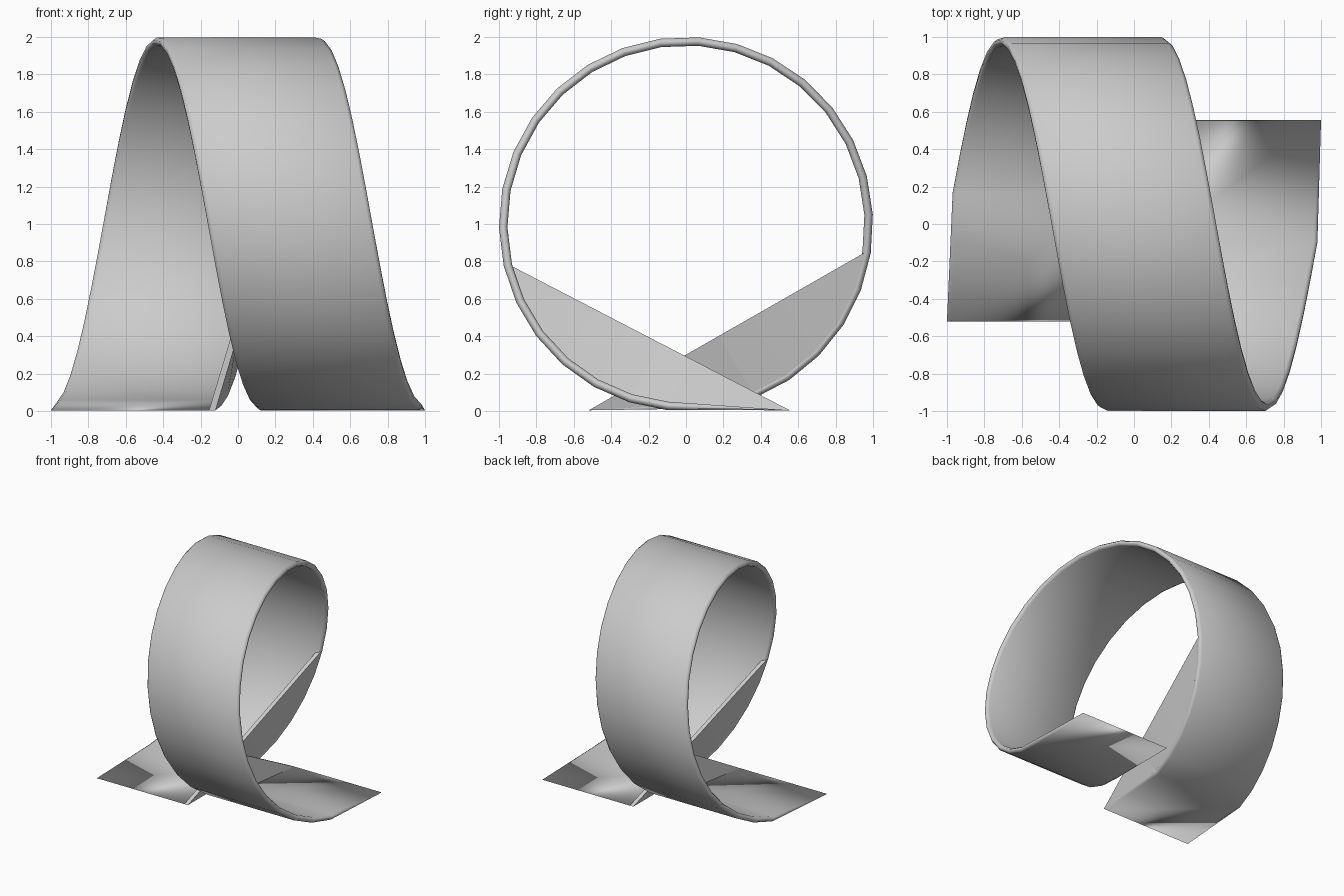
import bpy, bmesh, math
from mathutils import Vector

cube = bpy.data.objects.get("Cube")
if cube:
    bpy.data.objects.remove(cube, do_unlink=True)

WIDTH, THICK, PITCH = 0.88, 0.045, 0.178
STEPS = 29                      # segments around the loop
FIRST, LAST = 0.17, 2 * math.pi - 0.10
PANEL_SPAN = 7                  # stations joined by each side panel
PANEL_THICK = 0.035

grey = bpy.data.materials.new("light grey")
grey.use_nodes = True
colour = (0.6, 0.6, 0.6, 1)
grey.diffuse_color = colour
grey.node_tree.nodes["Principled BSDF"].inputs["Base Color"].default_value = colour


def loft(name, rings, smooth):
    """Skin a row of closed rings and weld the collapsed ends."""
    bm = bmesh.new()
    rows = [[bm.verts.new(p) for p in ring] for ring in rings]
    n = len(rings[0])
    for a, b in zip(rows, rows[1:]):
        for i in range(n):
            j = (i + 1) % n
            bm.faces.new((a[i], a[j], b[j], b[i]))
    bmesh.ops.remove_doubles(bm, verts=bm.verts, dist=0.0005)
    bmesh.ops.recalc_face_normals(bm, faces=bm.faces)
    for f in bm.faces:
        f.smooth = smooth
    mesh = bpy.data.meshes.new(name)
    bm.to_mesh(mesh)
    bm.free()
    mesh.materials.append(grey)
    obj = bpy.data.objects.new(name, mesh)
    bpy.context.collection.objects.link(obj)
    return obj


def on_loop(angle, dx, depth):
    """Point on the helical band: dx from its left edge, depth below the outside."""
    r = 1 - depth
    return Vector((-1 + PITCH * angle + dx, r * math.sin(angle), 1 - r * math.cos(angle)))


# Band cross-section with bevelled rims
b = 0.02
half = [(b, 0), (0, 0.3), (0, 0.7), (b, 1)]
section = half + [(WIDTH - dx, t) for dx, t in reversed(half)]

# Stations: knife-edge start, the loop, knife-edge end
angles = [FIRST + (LAST - FIRST) * i / STEPS for i in range(STEPS + 1)]


def station(place):
    """Ring of the band at a tail ('start' or 'end') or at a loop angle."""
    if place == "start":
        return [Vector((-1 + dx, -0.52, 0.004)) for dx, t in section]
    if place == "end":
        return [Vector((1 - WIDTH + dx, 0.555, 0.004)) for dx, t in section]
    return [on_loop(place, dx, t * THICK) for dx, t in section]


loft("looped_band", [station(p) for p in ["start"] + angles + ["end"]], True)


# Flat web panels closing the inner rim next to each tail
def panel(name, tip, places, dx, inward):
    arc = [tip] + [on_loop(a, dx, 0.03) for a in places]
    a, c = arc[0], arc[-1]
    chord = c - a
    shift = Vector((inward, 0, 0))
    rings = []
    for p in arc:
        q = a + chord * ((p - a).dot(chord) / chord.length_squared)
        rings.append([p, q, q + shift, p + shift])
    loft(name, rings, False)


panel("start_web", Vector((-1 + WIDTH, -0.52, 0.004)),
      angles[:PANEL_SPAN], WIDTH, -PANEL_THICK)
panel("end_web", Vector((1 - WIDTH, 0.555, 0.004)),
      angles[::-1][:PANEL_SPAN], 0, PANEL_THICK)
